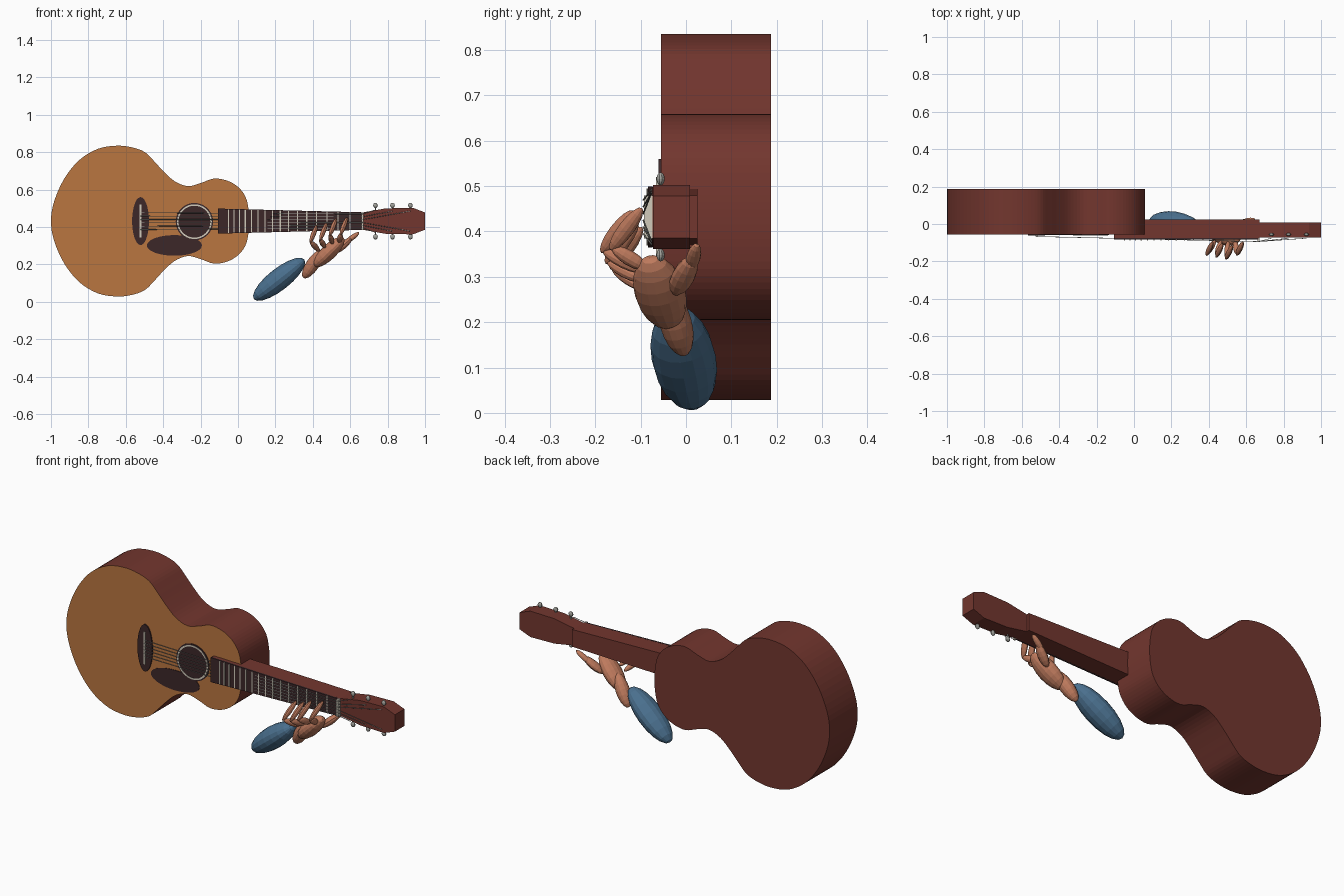
import bpy, bmesh, math
from mathutils import Vector, Matrix

if "Cube" in bpy.data.objects:
    bpy.data.objects.remove(bpy.data.objects["Cube"])

MID = 0.432  # height of the instrument's centre line


def material(name, r, g, b):
    m = bpy.data.materials.new(name)
    m.use_nodes = True
    col = [(c / 255) ** 2.2 for c in (r, g, b)] + [1]
    m.diffuse_color = col
    m.node_tree.nodes["Principled BSDF"].inputs["Base Color"].default_value = col
    return m


spruce = material("honey wood", 184, 117, 66)
mahogany = material("red brown wood", 114, 57, 50)
ebony = material("dark wood", 62, 43, 45)
ivory = material("ivory", 208, 202, 186)
metal = material("grey metal", 160, 160, 154)
skin = material("skin", 190, 122, 94)
cloth = material("blue cloth", 76, 112, 142)


def finish(name, bm, *mats):
    bmesh.ops.recalc_face_normals(bm, faces=bm.faces[:])
    mesh = bpy.data.meshes.new(name)
    bm.to_mesh(mesh)
    bm.free()
    for m in mats:
        mesh.materials.append(m)
    obj = bpy.data.objects.new(name, mesh)
    bpy.context.collection.objects.link(obj)
    return obj


def prism(name, outline, y0, y1, *mats):
    """Extrude an (x, z) outline from y0 to y1."""
    bm = bmesh.new()
    face = bm.faces.new([bm.verts.new((x, y0, z)) for x, z in outline])
    ext = bmesh.ops.extrude_face_region(bm, geom=[face])["geom"]
    moved = [v for v in ext if isinstance(v, bmesh.types.BMVert)]
    bmesh.ops.translate(bm, verts=moved, vec=(0, y1 - y0, 0))
    return finish(name, bm, *mats)


def mirrored(half):
    """Close a list of (x, half width) into an outline about the centre line."""
    top = [(x, MID + h) for x, h in half]
    low = [(x, MID - h) for x, h in reversed(half) if h > 0]
    return top + low


def oval(cx, cz, rx, rz, n=40):
    turn = [2 * math.pi * i / n for i in range(n)]
    return [(cx + rx * math.cos(a), cz + rz * math.sin(a)) for a in turn]


def smooth_loop(pts, steps=4):
    """Catmull-Rom curve through a closed loop of points."""
    out, n = [], len(pts)
    for i in range(n):
        a, b, c, d = [Vector(pts[(i + k) % n]) for k in (-1, 0, 1, 2)]
        for s in range(steps):
            t = s / steps
            p = 2 * b + (c - a) * t + (2 * a - 5 * b + 4 * c - d) * t ** 2
            out.append((p + (3 * b - a - 3 * c + d) * t ** 3) / 2)
    return [tuple(p) for p in out]


def ellipsoid(name, start, end, width, depth, mat, segs=16, rings=10):
    """Egg shape from start to end; depth is its radius towards y."""
    start, end = Vector(start), Vector(end)
    w = (end - start).normalized()
    u = Vector((0, 1, 0))
    u = (u - w * u.dot(w)).normalized()
    rot = Matrix((w.cross(u) * -1, u, w)).transposed().to_4x4()
    size = Matrix.Diagonal((width, depth, (end - start).length / 2, 1))
    bm = bmesh.new()
    bmesh.ops.create_uvsphere(bm, u_segments=segs, v_segments=rings, radius=1,
                              matrix=Matrix.Translation((start + end) / 2) @ rot @ size)
    return finish(name, bm, mat)


def rods(name, paths, radius, mat):
    """Thin round rods through each path."""
    bm = bmesh.new()
    for path in paths:
        for a, b in zip(path, path[1:]):
            a, b = Vector(a), Vector(b)
            rot = (b - a).to_track_quat('Z', 'Y').to_matrix().to_4x4()
            bmesh.ops.create_cone(bm, cap_ends=True, segments=6, radius1=radius,
                                  radius2=radius, depth=(b - a).length,
                                  matrix=Matrix.Translation((a + b) / 2) @ rot)
    return finish(name, bm, mat)


# Body with a pale front face
half = [(-1, 0), (-.983, .105), (-.93, .225), (-.85, .325), (-.75, .386), (-.65, .403),
        (-.57, .395), (-.5, .37), (-.45, .322), (-.4, .268), (-.34, .214), (-.27, .187),
        (-.2, .203), (-.13, .227), (-.06, .217), (0, .183), (.04, .13), (.056, .065), (.06, 0)]
loop = mirrored(half)
body = prism("body", smooth_loop(loop), -.055, .187, mahogany, spruce)
for f in body.data.polygons:
    f.material_index = 1 if f.normal.y < -.5 else 0

# Sound hole, rosette, bridge, saddle and pickguard
prism("sound_hole", oval(-.233, MID - .003, .1, .1), -.058, -.054, ebony)
bm = bmesh.new()
N = 40
inner, outer = [[bm.verts.new((x, -.0595, z)) for x, z in oval(-.233, MID - .003, r, r, N)]
                for r in (.085, .093)]
for i in range(N):
    j = (i + 1) % N
    bm.faces.new((inner[i], inner[j], outer[j], outer[i]))
rosette = finish("rosette", bm, ivory)
solid = rosette.modifiers.new("thickness", 'SOLIDIFY')
solid.thickness = .002
solid.offset = 0
prism("bridge", oval(-.521, MID, .045, .128), -.061, -.054, ebony)
prism("pickguard", oval(-.34, .302, .147, .055), -.0575, -.054, ebony)
prism("saddle", mirrored([(-.526, .088), (-.516, .088)]), -.066, -.06, ivory)

# Neck, fretboard, nut and headstock
X0, X1 = -.107, .665
prism("neck", mirrored([(X0, .066), (X1 + .006, .047)]), -.074, .025, mahogany)
prism("fretboard", mirrored([(X0, .067), (X1, .047)]), -.084, -.074, ebony)
prism("nut", mirrored([(X1 - .006, .047), (X1 + .006, .047)]), -.093, -.072, ivory)
prism("headstock", mirrored([(X1, .046), (.79, .068), (.935, .071), (1, .046)]),
      -.073, .009, mahogany)

# Frets spaced by the equal-tempered rule
bridge_x = -.521
for n in range(1, 17):
    x = bridge_x + (X1 - bridge_x) / 2 ** (n / 12)
    h = .046 + .018 * (X1 - x) / (X1 - X0)
    prism(f"fret_{n}", mirrored([(x - .003, h), (x + .003, h)]), -.087, -.083, ivory)

# Tuning pegs and strings
strings = []
for side in (1, -1):
    for i, x in enumerate((.735, .826, .922)):
        z = MID + side * .084
        ellipsoid(f"peg_{i}_{side}", (x, -.056, z - .014), (x, -.056, z + .014),
                  .013, .009, metal, 10, 8)
        rods(f"peg_shaft_{i}_{side}", [[(x, -.056, MID + side * .05), (x, -.056, z)]],
             .004, metal)
        k = side * (2.5 - i)
        strings.append([(bridge_x, -.067, MID + k * .018), (X1, -.094, MID + k * .015),
                        (x, -.076, MID + side * (.06 if i == 0 else .054))])
rods("strings", strings, .0018, metal)

# Arm and hand
ellipsoid("sleeve", (.085, .016, .015), (.355, -.026, .227), .058, .071, cloth)
ellipsoid("wrist", (.35, -.003, .128), (.45, -.045, .275), .035, .036, skin)
ellipsoid("palm", (.405, -.035, .19), (.565, -.08, .342), .041, .056, skin)
ellipsoid("thumb_base", (.515, -.025, .262), (.608, .014, .342), .02, .026, skin, 12, 8)
ellipsoid("thumb_tip", (.568, .008, .312), (.648, .024, .372), .014, .016, skin, 12, 8)
knuckles = [(.388, -.163, .322), (.44, -.173, .334), (.492, -.183, .358), (.55, -.163, .364)]
bases = [(.435, -.085, .272), (.465, -.09, .292), (.505, -.09, .312), (.54, -.085, .318)]
for i, (base, knuckle) in enumerate(zip(bases, knuckles)):
    bend = Vector(knuckle)
    reach = Vector((.034, .066, .088))
    ellipsoid(f"finger_{i}_lower", base, bend, .015, .017, skin, 12, 8)
    ellipsoid(f"finger_{i}_tip", bend - reach * .06, bend + reach, .013, .018, skin, 12, 8)
